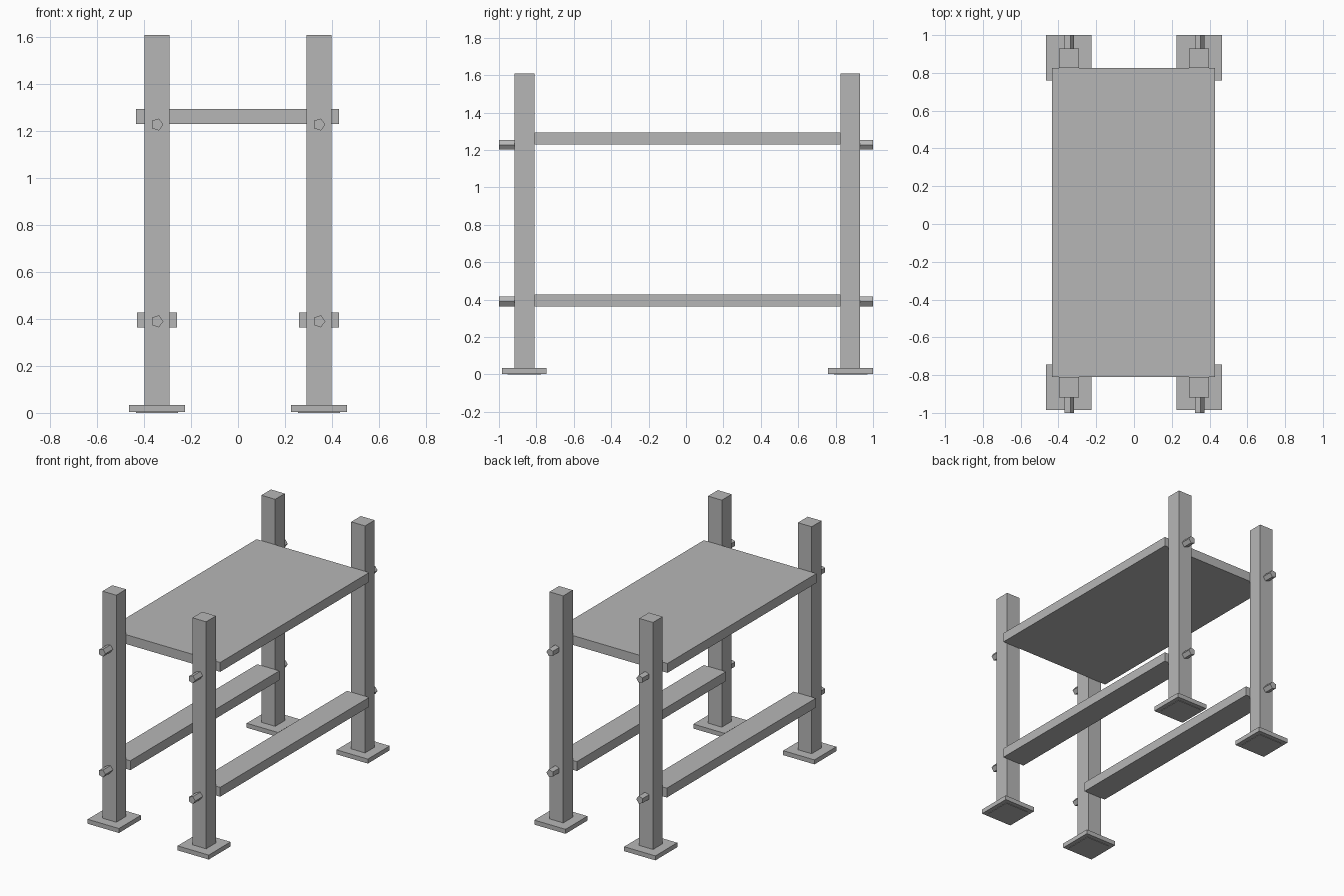
import bpy
import math

cube = bpy.data.objects.get("Cube")
if cube:
    bpy.data.objects.remove(cube, do_unlink=True)

grey = bpy.data.materials.new("plain grey")
grey.use_nodes = True
COLOUR = (0.47, 0.47, 0.47, 1)
grey.diffuse_color = COLOUR
grey.node_tree.nodes["Principled BSDF"].inputs["Base Color"].default_value = COLOUR


def finish(name):
    obj = bpy.context.object
    obj.name = name
    obj.data.materials.append(grey)
    return obj


def box(name, x, y, z):
    """Box spanning the given (low, high) range on each axis."""
    spans = (x, y, z)
    bpy.ops.mesh.primitive_cube_add(size=1, location=[sum(s) / 2 for s in spans])
    obj = finish(name)
    obj.scale = [s[1] - s[0] for s in spans]
    bpy.ops.object.transform_apply(location=False, rotation=False, scale=True)
    return obj


def around(centre, half):
    return (centre - half, centre + half)


def peg(name, x, y, z):
    """Five-sided peg lying along y, with one corner towards +x."""
    bpy.ops.mesh.primitive_cylinder_add(
        vertices=5, radius=0.027, depth=y[1] - y[0],
        location=(x, sum(y) / 2, z), rotation=(math.pi / 2, math.pi / 2, 0))
    obj = finish(name)
    bpy.ops.object.transform_apply(location=False, rotation=True, scale=False)
    # Turn the peg until a corner points to +x
    v = max(obj.data.vertices, key=lambda p: p.co.x).co
    obj.rotation_euler.y = math.atan2(v.z, v.x)
    return obj


BOARD_Y = (-0.81, 0.825)

# Top board
box("top_board", (-0.435, 0.43), BOARD_Y, (1.23, 1.295))

for side, sx in (("right", -1), ("left", 1)):
    leg_x = sx * 0.345
    # Lower rail between the front and rear posts
    box(f"{side}_lower_rail", around(leg_x, 0.085), BOARD_Y, (0.363, 0.428))

    for end, post_y, foot_y, peg_y in (
            ("front", (-0.918, -0.81), (-0.985, -0.745), (-1.0, -0.9)),
            ("rear", (0.825, 0.93), (0.76, 1.0), (0.915, 1.0))):
        tag = f"{end}_{side}"
        # Upright post on a square foot with a thin sole
        box(f"{tag}_post", around(leg_x, 0.053), post_y, (0.03, 1.61))
        box(f"{tag}_foot", around(leg_x, 0.12), foot_y, (0.003, 0.034))
        box(f"{tag}_sole", around(leg_x, 0.09), around(sum(foot_y) / 2, 0.09), (0, 0.006))
        # Pegs sticking out of the post
        for level, z in (("lower", 0.39), ("upper", 1.228)):
            peg(f"{tag}_{level}_peg", leg_x, peg_y, z)
